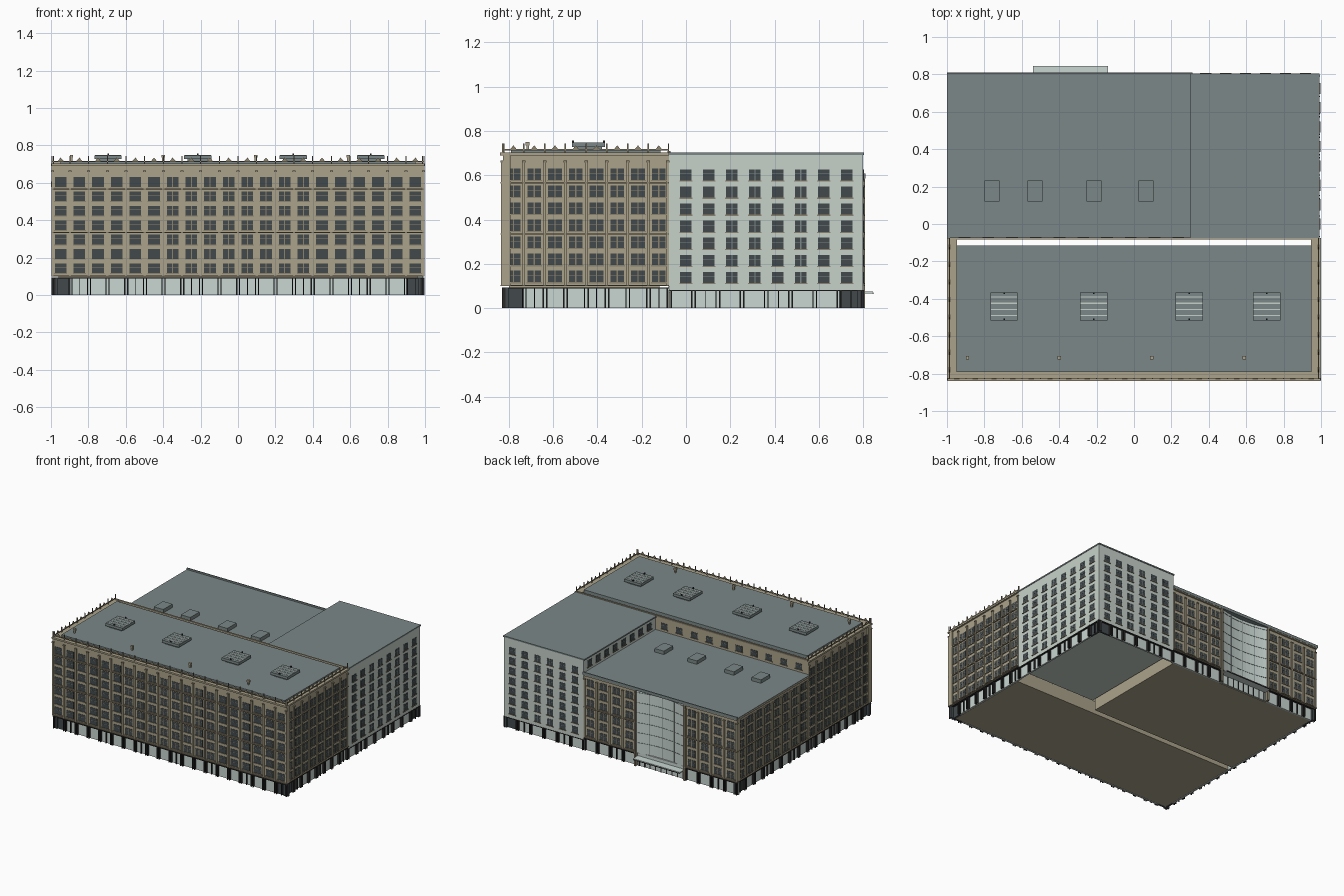
import bpy

if "Cube" in bpy.data.objects:
    bpy.data.objects.remove(bpy.data.objects["Cube"], do_unlink=True)


def material(name, srgb):
    rgb = [((c + 0.055) / 1.055) ** 2.4 for c in srgb]
    m = bpy.data.materials.new(name)
    m.use_nodes = True
    m.diffuse_color = (*rgb, 1)
    m.node_tree.nodes["Principled BSDF"].inputs["Base Color"].default_value = (*rgb, 1)
    return m


MATS = [material("tan stone", (0.67, 0.635, 0.54)), material("pale cladding", (0.78, 0.82, 0.79)),
        material("roof grey", (0.485, 0.53, 0.53)), material("dark glass", (0.26, 0.29, 0.3)),
        material("black frame", (0.16, 0.16, 0.16)), material("shop pane", (0.79, 0.84, 0.82)),
        material("trim brown", (0.55, 0.515, 0.43))]
TAN, PALE, ROOF, GLASS, BLACK, PANE, TRIM = range(len(MATS))


class Part:
    """Collects boxes and prisms into one mesh object."""

    def __init__(self, name):
        self.name, self.verts, self.faces, self.mats = name, [], [], []

    def add(self, verts, faces, mat):
        n = len(self.verts)
        self.verts += verts
        self.faces += [[n + i for i in f] for f in faces]
        self.mats += [mat] * len(faces)

    def box(self, mat, x0, x1, y0, y1, z0, z1):
        x0, x1 = sorted((x0, x1))
        y0, y1 = sorted((y0, y1))
        v = [(x, y, z) for z in (z0, z1) for x, y in ((x0, y0), (x1, y0), (x1, y1), (x0, y1))]
        sides = [(i, (i + 1) % 4, (i + 1) % 4 + 4, i + 4) for i in range(4)]
        self.add(v, [(3, 2, 1, 0), (4, 5, 6, 7)] + sides, mat)

    def build(self):
        me = bpy.data.meshes.new(self.name)
        me.from_pydata(self.verts, [], self.faces)
        for m in MATS:
            me.materials.append(m)
        me.polygons.foreach_set("material_index", self.mats)
        me.update()
        bpy.context.collection.objects.link(bpy.data.objects.new(self.name, me))


class Side:
    """A wall plane: u runs along it, d points outward."""

    def __init__(self, name, axis, pos, sign):
        self.part, self.axis, self.pos, self.sign = Part(name), axis, pos, sign

    def box(self, mat, u0, u1, z0, z1, d0, d1):
        a, b = self.pos + self.sign * d0, self.pos + self.sign * d1
        if self.axis == "y":
            self.part.box(mat, u0, u1, a, b, z0, z1)
        else:
            self.part.box(mat, a, b, u0, u1, z0, z1)

    def peak(self, u, w, z0, z1):
        pts = [(u + o, d, z) for d in (-0.002, 0.002) for o, z in ((-w, z0), (w, z0), (0, z1))]
        v = [(a, self.pos + self.sign * d, z) if self.axis == "y" else (self.pos + self.sign * d, a, z)
             for a, d, z in pts]
        self.part.add(v, [(0, 1, 2), (5, 4, 3), (0, 3, 4, 1), (1, 4, 5, 2), (2, 5, 3, 0)], TRIM)


def spread(a, b, n):
    """Centres of n equal bays between a and b."""
    return [a + (b - a) * (i + 0.5) / n for i in range(n)]


ROWS = [0.143 + 0.077 * i for i in range(7)]


def window(s, u, z, w, h, bars, split):
    s.box(TRIM, u - w / 2 - 0.004, u + w / 2 + 0.004, z - h / 2 - 0.005, z - h / 2, 0, 0.006)
    s.box(GLASS, u - w / 2, u + w / 2, z - h / 2, z + h / 2, 0, 0.002)
    if split:
        s.box(bars, u - 0.0025, u + 0.0025, z - h / 2, z + h / 2, 0, 0.003)
    s.box(bars, u - w / 2, u + w / 2, z + 0.004, z + 0.006, 0, 0.003)


def stone_wall(s, a, b, n, rows, top, split=()):
    """Stone wall with pilasters, string courses and cornice."""
    s.box(TAN, a, b, 0.1, top, -0.035, 0)
    for i, u in enumerate(spread(a, b, n)):
        for z in rows:
            window(s, u, z, 0.062, 0.052, TRIM, i in split)
    cap = top - 0.045
    for i in range(n + 1):
        u = min(max(a + (b - a) * i / n, a + 0.006), b - 0.006)
        s.box(TAN, u - 0.006, u + 0.006, 0.1, cap, 0, 0.008)
        s.box(TRIM, u - 0.008, u + 0.008, cap, cap + 0.008, 0, 0.011)
    for z in (0.102, 0.335, 0.566):
        if z < cap:
            s.box(TRIM, a, b, z - 0.003, z + 0.003, 0, 0.01)
    s.box(TAN, a, b, top - 0.012, top, 0, 0.013)


def shops(s, a, b, n, top, dark=()):
    """Recessed street level glazing between dark frames."""
    width = (b - a) / n
    for i, u in enumerate(spread(a, b, n)):
        s.box(GLASS if i in dark else PANE, u - width / 2, u + width / 2, 0, top, -0.025, -0.012)
        for e in (-1, 1):
            c = u + e * (width / 2 - 0.008)
            s.box(BLACK, c - 0.003, c + 0.003, 0, top, -0.012, 0.004)
        if i % 3 == 1:
            s.box(BLACK, u - 0.002, u + 0.002, 0, top, -0.012, 0)
    s.box(BLACK, a, b, top - 0.005, top, -0.012, 0.002)


def balustrade(s, a, b, n):
    """Low rim with fine posts and peaks."""
    s.box(TAN, a, b, 0.69, 0.703, -0.04, 0.012)
    s.box(TRIM, a, b, 0.712, 0.718, -0.002, 0.002)
    for i in range(n + 1):
        u = min(max(a + (b - a) * i / n, a + 0.003), b - 0.003)
        s.box(TRIM, u - 0.003, u + 0.003, 0.703, 0.743, -0.003, 0.003)
    for u in spread(a, b, n):
        s.peak(u, 0.014, 0.718, 0.735)


def pale_wall(s, a, b, u0, u1, n, rows, bottom, split=()):
    s.box(PALE, a, b, bottom, 0.695, -0.03, 0)
    for i, u in enumerate(spread(u0, u1, n)):
        for z in rows:
            window(s, u, z, 0.052, 0.05, ROOF, i in split)


# Front block: three stone walls with street level and parapet
for name, axis, pos, sign, a, b, n in (("front_wall", "y", -0.827, -1, -0.998, 0.998, 20),
                                       ("right_stone_wall", "x", 0.987, 1, -0.826, -0.076, 8),
                                       ("left_stone_wall", "x", -0.987, -1, -0.826, -0.076, 8)):
    wall = Side(name, axis, pos, sign)
    stone_wall(wall, a, b, n, ROWS, 0.703, range(6, 14) if axis == "y" else range(n))
    balustrade(wall, a, b, n)
    shops(wall, a + 0.002, b, n, 0.093, (0, n - 1) if axis == "y" else (0,))
    wall.part.build()

# Front block rear wall with clerestory windows
rear = Side("front_block_rear_wall", "y", -0.076, 1)
rear.box(TAN, -0.985, 0.985, 0.1, 0.709, -0.008, 0)
rear.box(TRIM, -0.985, 0.31, 0.698, 0.709, 0, 0.005)
for u in spread(-0.97, 0.3, 10):
    window(rear, u, 0.638, 0.055, 0.045, TRIM, False)
rear.part.build()

# Pale block
PALE_ROWS = [z - 0.004 for z in ROWS]
right = Side("pale_right_wall", "x", 0.99, 1)
pale_wall(right, -0.076, 0.8, -0.052, 0.777, 8, PALE_ROWS, 0.083, (2, 3, 5))
shops(right, -0.075, 0.8, 8, 0.083, (7,))
right.part.build()
back = Side("pale_back_wall", "y", 0.8, 1)
pale_wall(back, 0.31, 0.99, 0.33, 0.97, 6, PALE_ROWS, 0.083, (2, 3))
shops(back, 0.31, 0.99, 6, 0.083, (5,))
back.part.build()
inner = Side("pale_inner_wall", "x", 0.312, -1)
pale_wall(inner, -0.075, 0.8, -0.052, 0.777, 8, [0.645], 0.1)
inner.part.build()

# Lower rear wing, stone on its left and back
wing = Side("wing_left_wall", "x", -0.987, -1)
stone_wall(wing, -0.076, 0.795, 8, ROWS[:6], 0.59, range(8))
shops(wing, -0.076, 0.795, 8, 0.093, (7,))
wing.part.build()
for name, a, b in (("wing_back_wall_outer", -0.995, -0.55), ("wing_back_wall_inner", -0.13, 0.31)):
    wall = Side(name, "y", 0.795, 1)
    stone_wall(wall, a, b, 4, ROWS[:6], 0.59, range(4))
    shops(wall, a, b, 4, 0.093)
    wall.part.build()

# Shallow curved glazed bay with mullions, side fins and canopy
bay = Part("glazed_bay")
MID, HALF = -0.34, 0.21
arc = [(MID + HALF * t / 6, 0.765 + 0.03 * (t / 6) ** 2) for t in range(-6, 7)]


def arc_band(mat, z0, z1, front, back_):
    for (xa, ya), (xb, yb) in zip(arc, arc[1:]):
        v = [(x, y + d, z) for z in (z0, z1)
             for x, y, d in ((xa, ya, front), (xb, yb, front), (xb, yb, back_), (xa, ya, back_))]
        bay.add(v, [(0, 1, 5, 4), (2, 3, 7, 6), (4, 5, 6, 7), (3, 2, 1, 0)], mat)


arc_band(PANE, 0.1, 0.588, 0.006, -0.006)
for z in [r + 0.037 for r in ROWS[:6]]:
    arc_band(ROOF, z - 0.0015, z + 0.0015, 0.008, 0)
for x, y in arc[::3]:
    bay.box(ROOF, x - 0.0015, x + 0.0015, y, y + 0.008, 0.1, 0.588)
for e in (-1, 1):
    bay.box(TRIM, MID + e * HALF - 0.007, MID + e * HALF + 0.007, 0.77, 0.809, 0, 0.59)
bay.box(PANE, MID - HALF, MID + HALF, 0.775, 0.785, 0, 0.1)
for x in spread(MID - HALF, MID + HALF, 9):
    bay.box(BLACK, x - 0.003, x + 0.003, 0.785, 0.789, 0, 0.065)
bay.box(PANE, MID - 0.2, MID + 0.2, 0.75, 0.845, 0.067, 0.075)
bay.box(BLACK, MID - 0.2, MID + 0.2, 0.843, 0.846, 0.064, 0.07)
bay.build()

# Roof slabs, with a low lip along the rear edge of the wing
roofs = Part("roofs")
roofs.box(ROOF, -0.95, 0.95, -0.79, -0.115, 0.69, 0.715)
roofs.box(ROOF, 0.303, 0.993, -0.076, 0.804, 0.692, 0.702)
roofs.box(ROOF, -0.999, 0.312, -0.076, 0.81, 0.585, 0.595)
roofs.box(ROOF, -0.999, 0.312, 0.802, 0.81, 0.595, 0.607)
roofs.build()

# Bases under each block
base = Part("bases")
base.box(TAN, -0.96, 0.96, -0.8, -0.12, 0, 0.1)
base.box(TAN, -0.96, 0.29, -0.08, 0.77, 0, 0.1)
base.box(PALE, 0.312, 0.965, -0.08, 0.775, 0.07, 0.08)
base.build()

# Rooflights, slatted on the front roof and plain on the wing
lights = Part("rooflights")
for x in (-0.695, -0.215, 0.295, 0.71):
    lights.box(ROOF, x - 0.055, x + 0.055, -0.5, -0.38, 0.715, 0.727)
    lights.box(ROOF, x - 0.073, x + 0.073, -0.515, -0.365, 0.727, 0.747)
    for y in spread(-0.505, -0.375, 4):
        lights.box(PALE, x - 0.07, x + 0.07, y - 0.003, y + 0.003, 0.747, 0.749)
    for e in (-1, 1):
        lights.box(BLACK, x - 0.004, x + 0.004, -0.44 + e * 0.066, -0.44 + e * 0.074, 0.747, 0.758)
for x in (-0.76, -0.53, -0.215, 0.065):
    lights.box(ROOF, x - 0.04, x + 0.04, 0.12, 0.232, 0.595, 0.622)
lights.build()

# Small roof vents
vents = Part("roof_vents")
for x in (-0.89, -0.4, 0.095, 0.59):
    vents.box(TAN, x - 0.006, x + 0.006, -0.721, -0.709, 0.715, 0.735)
    vents.box(TAN, x - 0.009, x + 0.009, -0.724, -0.706, 0.735, 0.75)
vents.build()
